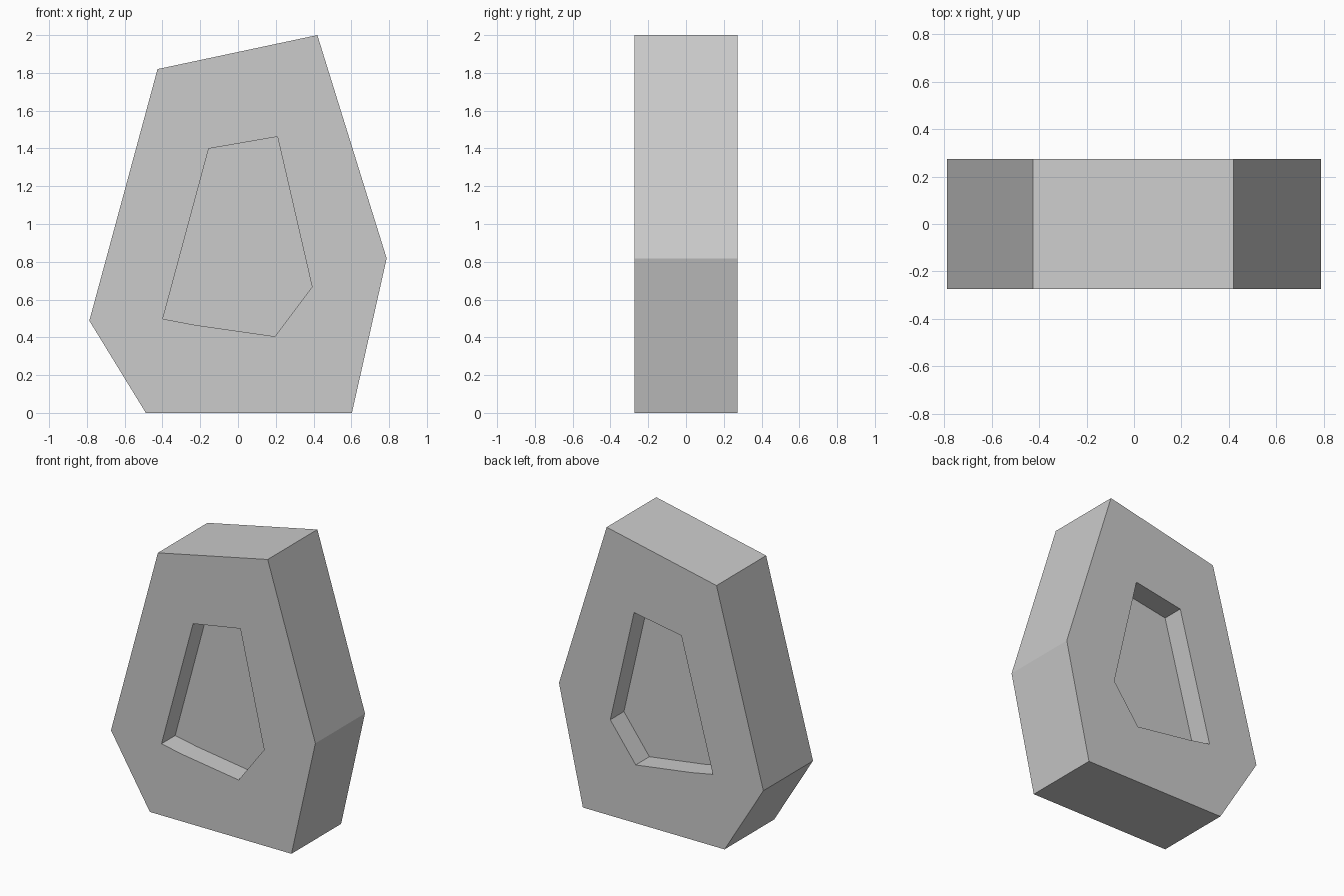
import bpy, bmesh

if "Cube" in bpy.data.objects:
    bpy.data.objects.remove(bpy.data.objects["Cube"])

HALF = 0.273    # half of the slab thickness
DEPTH = 0.15    # depth of the recess on each face

# Matching (x, z) profiles, clockwise from top left
outer = [(-0.426, 1.82), (0.42, 2.0), (0.787, 0.818),
         (0.603, 0.0), (-0.488, 0.0), (-0.787, 0.488)]
inner = [(-0.155, 1.399), (0.209, 1.462), (0.392, 0.667),
         (0.196, 0.405), (-0.23, 0.466), (-0.398, 0.498)]

bm = bmesh.new()


def ring(profile, y):
    return [bm.verts.new((x, y, z)) for x, z in profile]


def bridge(a, b):
    n = len(a)
    for i in range(n):
        j = (i + 1) % n
        bm.faces.new((a[i], a[j], b[j], b[i]))


# Front and back faces, each with a sunken panel
rims = []
for side in (-1, 1):
    rim = ring(outer, side * HALF)
    lip = ring(inner, side * HALF)
    floor = ring(inner, side * (HALF - DEPTH))
    bridge(rim, lip)
    bridge(lip, floor)
    bm.faces.new(floor)
    rims.append(rim)

# Outer edge of the slab
bridge(*rims)
bmesh.ops.recalc_face_normals(bm, faces=bm.faces)

mesh = bpy.data.meshes.new("recessed_slab")
bm.to_mesh(mesh)
bm.free()
slab = bpy.data.objects.new("recessed_slab", mesh)
bpy.context.collection.objects.link(slab)
